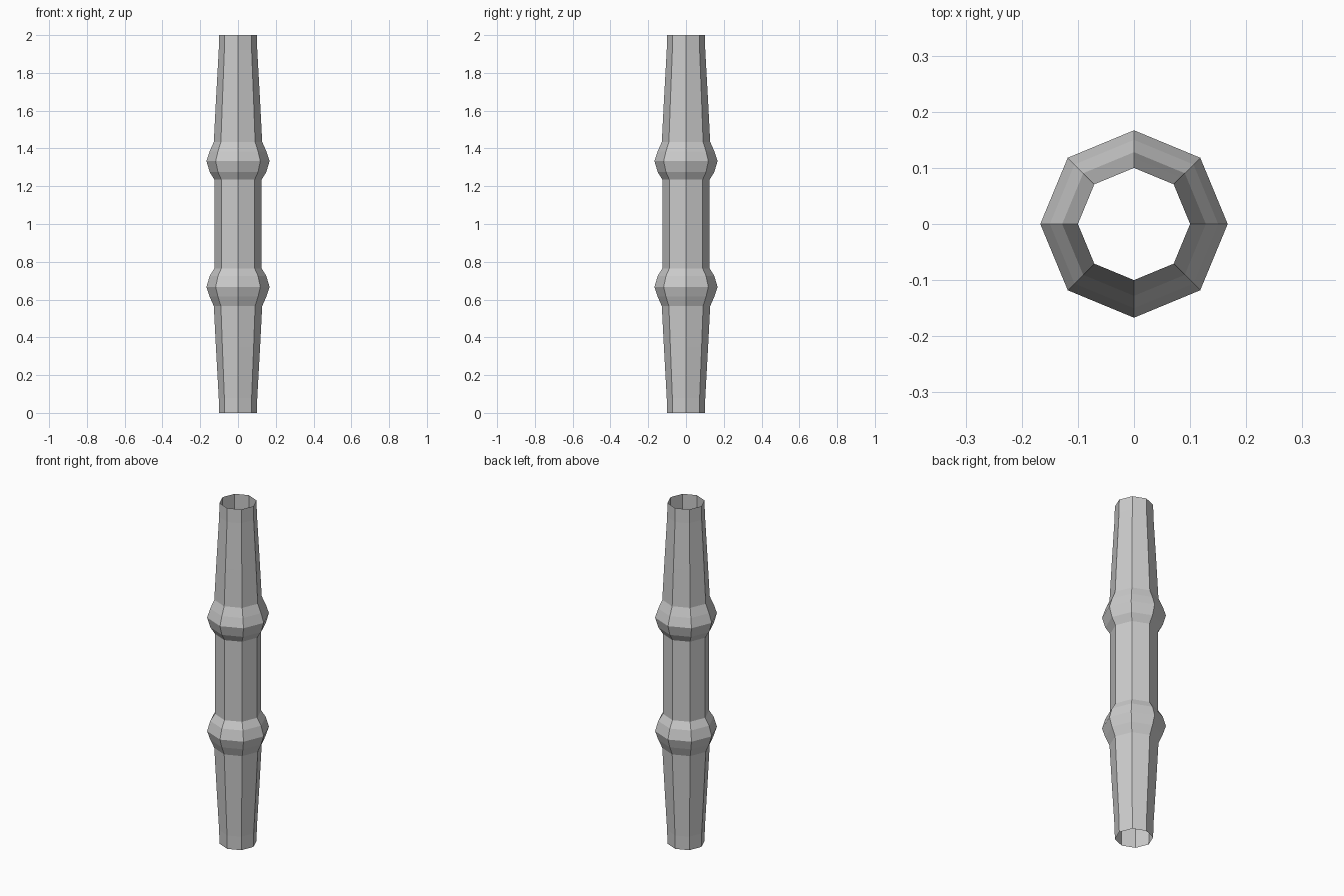
import bpy, bmesh, math

if "Cube" in bpy.data.objects:
    bpy.data.objects.remove(bpy.data.objects["Cube"])

SIDES = 8

grey = bpy.data.materials.new("light grey")
grey.diffuse_color = (0.6, 0.6, 0.6, 1)
grey.use_nodes = True
grey.node_tree.nodes["Principled BSDF"].inputs["Base Color"].default_value = grey.diffuse_color

# Upper half profile (radius, z): middle tube, bulged collar, tapered open end
half = [(0.125, 1.235), (0.15, 1.275), (0.167, 1.333), (0.15, 1.385),
        (0.128, 1.435), (0.117, 1.65), (0.102, 1.92), (0.1, 2.0)]
# Mirror about mid height for the lower half
profile = [(r, 2 - z) for r, z in reversed(half)] + half

# Open, single-walled octagonal tube
bm = bmesh.new()
rings = []
for r, z in profile:
    ring = []
    for i in range(SIDES):
        a = 2 * math.pi * i / SIDES
        ring.append(bm.verts.new((r * math.cos(a), r * math.sin(a), z)))
    rings.append(ring)
for lo, hi in zip(rings, rings[1:]):
    for i in range(SIDES):
        j = (i + 1) % SIDES
        bm.faces.new((lo[i], lo[j], hi[j], hi[i]))

mesh = bpy.data.meshes.new("collared_tube")
bm.to_mesh(mesh)
bm.free()
mesh.materials.append(grey)
tube = bpy.data.objects.new("collared_tube", mesh)
bpy.context.collection.objects.link(tube)
